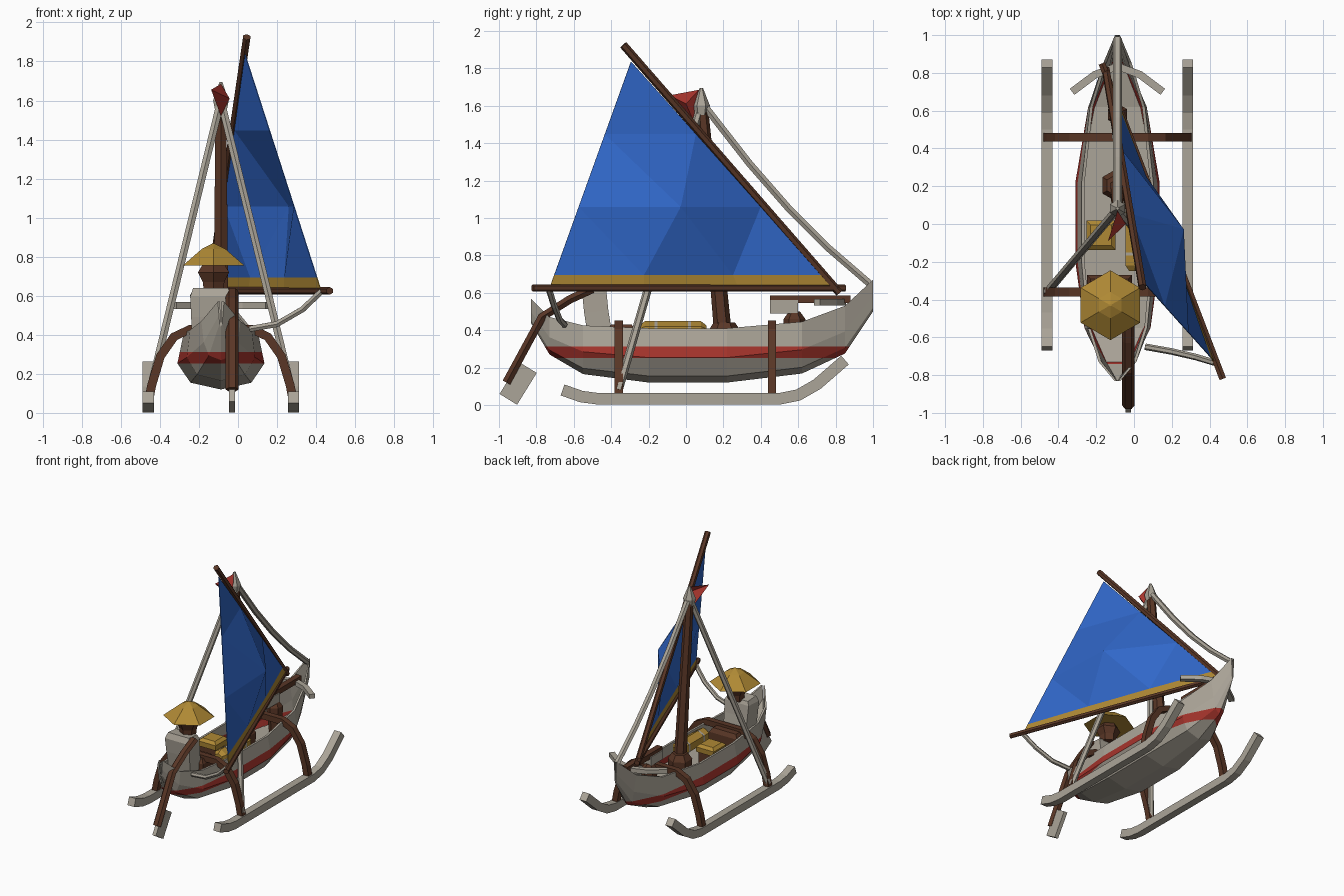
import bpy, bmesh, math
from mathutils import Vector

cube = bpy.data.objects.get("Cube")
if cube:
    bpy.data.objects.remove(cube)


def material(name, rgb):
    m = bpy.data.materials.new(name)
    m.use_nodes = True
    m.diffuse_color = (*rgb, 1)
    m.node_tree.nodes["Principled BSDF"].inputs["Base Color"].default_value = (*rgb, 1)
    return m


PALE = material("weathered_wood", (.41, .375, .315))
BROWN = material("dark_wood", (.1, .037, .019))
BLUE = material("blue_cloth", (.03, .135, .58))
RED = material("red_paint", (.38, .034, .025))
GOLD = material("straw_gold", (.43, .25, .035))
C = -0.0875   # hull centre line in x
X, Y, Z = Vector((1, 0, 0)), Vector((0, 1, 0)), Vector((0, 0, 1))


def finish(name, bm, mats):
    mesh = bpy.data.meshes.new(name)
    bm.to_mesh(mesh)
    bm.free()
    for m in mats:
        mesh.materials.append(m)
    obj = bpy.data.objects.new(name, mesh)
    bpy.context.collection.objects.link(obj)
    return obj


def loft(bm, rings):
    """Join closed rings of vertices and cap both ends."""
    rings = [[bm.verts.new(p) for p in ring] for ring in rings]
    n = len(rings[0])
    for a, b in zip(rings, rings[1:]):
        for i in range(n):
            j = (i + 1) % n
            bm.faces.new((a[i], a[j], b[j], b[i]))
    bm.faces.new(rings[0])
    bm.faces.new(rings[-1])
    bmesh.ops.recalc_face_normals(bm, faces=bm.faces)


def sweep(name, pts, size, mat, sides=4, up=Y):
    """Polygonal bar along a path; size is (across, along up), or one per point."""
    pts = [Vector(p) for p in pts]
    sizes = size if isinstance(size, list) else [size] * len(pts)
    rings = []
    for i, (p, s) in enumerate(zip(pts, sizes)):
        t = (pts[min(i + 1, len(pts) - 1)] - pts[max(i - 1, 0)]).normalized()
        side = t.cross(up).normalized()
        top = side.cross(t)
        k = .5 / math.cos(math.pi / sides)
        ang = [math.pi * (2 * j + 1) / sides for j in range(sides)]
        rings.append([p + side * s[0] * k * math.cos(a) + top * s[1] * k * math.sin(a) for a in ang])
    bm = bmesh.new()
    loft(bm, rings)
    return finish(name, bm, [mat])


def turned(name, x, y, profile, mat, sides=6):
    """Upright stack of (height, width, depth) sections."""
    return sweep(name, [(x, y, z) for z, _, _ in profile], [(w, d) for _, w, d in profile], mat, sides)


# Hull shell: stations of y, belly half width, rim half width, rim height, keel height
stations = [(-.83, .01, .016, .57, .44), (-.73, .088, .1, .47, .27), (-.55, .175, .158, .425, .165),
            (-.2, .223, .19, .41, .12), (.22, .223, .19, .41, .12), (.62, .155, .146, .445, .168),
            (.85, .056, .076, .53, .275), (1, .008, .013, .67, .5)]
FLOOR = .247
rings = []
for y, w, r, rim, keel in stations:
    belly = keel + (rim - keel) * .46
    low = max(FLOOR, keel + .025)
    half = [(w * .7, keel + (rim - keel) * .12), (w, belly), (r, rim), (max(r - .016, .004), rim),
            (max(w - .018, .003), max(belly, low + .004)), (max(w * .9 - .02, .002), low)]
    ring = [(C, y, keel)] + [(C + a, y, z) for a, z in half]
    rings.append(ring + [(C - a, y, z) for a, z in reversed(half)])
bm = bmesh.new()
loft(bm, rings)
for level in (.252, .312):
    bmesh.ops.bisect_plane(bm, geom=bm.verts[:] + bm.edges[:] + bm.faces[:],
                           plane_co=(0, 0, level), plane_no=Z)
for f in bm.faces:
    f.material_index = int(.252 < f.calc_center_median().z < .312 and abs(f.normal.z) < .9)
finish("hull", bm, [PALE, RED])

# Outrigger floats, shrouds and arched cross beams
for name, s in (("left", 1), ("right", -1)):
    x = C + s * .372
    sweep(name + "_float", [(x, y, z) for y, z in
          ((-.66, .08), (-.56, .045), (-.47, .033), (.5, .033), (.6, .053), (.7, .11), (.85, .24))],
          (.062, .058), PALE, up=X)
    sweep(name + "_shroud", [(C, .08, 1.6), (x, -.36, .08)], (.038, .038), PALE, 6)
for name, y in (("front", -.36), ("rear", .46)):
    half = [(.37, .06), (.355, .14), (.31, .29), (.24, .39), (.16, .428)]
    path = [(C + a, y, z) for a, z in half] + [(C - a, y, z) for a, z in reversed(half)]
    sweep(name + "_cross_beam", path, (.045, .045), BROWN)

# Mast, collar, cap and forestay
sweep("mast", [(C, .21, FLOOR), (C, .085, 1.6)], [(.08, .085), (.055, .055)], BROWN, 6)
turned("mast_collar", C - .005, .205, [(FLOOR, .14, .14), (.395, .15, .15), (.44, .1, .1)], BROWN)
turned("mast_cap", C, .082, [(1.55, .06, .06), (1.6, .08, .08), (1.695, .015, .015)], PALE)
sweep("forestay", [(C, .09, 1.61), (C, .34, 1.29), (C, .55, 1.05), (C, .76, .84), (C, .98, .65)],
      (.038, .042), PALE, 6, X)

# Folded pennant
bm = bmesh.new()
top, low, fold, tip = [bm.verts.new(p) for p in
                       ((C, .07, 1.685), (C, .04, 1.52), (C + .045, .0, 1.61), (C - .05, -.09, 1.655))]
bm.faces.new((top, fold, low))
bm.faces.new((top, tip, fold))
bm.faces.new((fold, tip, low))
finish("pennant", bm, [RED])

# Yard and boom
sweep("yard", [(.045, -.335, 1.925), (-.15, .82, .6)], (.038, .038), BROWN, 6)
sweep("boom", [(-.17, .85, .625), (.47, -.82, .625)], (.036, .034), BROWN, 6, Z)

# Triangular sail divided in thirds, bellied at its centre, with a gold foot band
head, tack, clew = Vector((.035, -.295, 1.835)), Vector((-.13, .77, .64)), Vector((.42, -.725, .64))
bm = bmesh.new()


def sail_row(t, parts, belly=0):
    a, b = tack.lerp(head, t), clew.lerp(head, t)
    row = [a.lerp(b, i / parts) for i in range(parts + 1)]
    for p in row[1:-1]:
        p += Vector((.93, .36, 0)) * belly
    return [bm.verts.new(p) for p in row]


foot, band, middle, upper = sail_row(0, 3), sail_row(.045, 3, .01), sail_row(.35, 2, .165), sail_row(.675, 1)
for i in range(3):
    bm.faces.new((foot[i], foot[i + 1], band[i + 1], band[i])).material_index = 1
peak = [bm.verts.new(head)]
for lo, hi in ((band, middle), (middle, upper), (upper, peak)):
    for i in range(len(hi)):
        bm.faces.new((lo[i], lo[i + 1], hi[i]))
    for i in range(len(hi) - 1):
        bm.faces.new((lo[i + 1], hi[i + 1], hi[i]))
sail = finish("sail", bm, [BLUE, GOLD])
sail.modifiers.new("cloth", "SOLIDIFY").thickness = .004

# Sheet rope from the boom end
sweep("sheet_rope", [(.06, -.65, .43), (.2, -.675, .455), (.33, -.705, .53), (.43, -.735, .625)],
      (.03, .03), PALE, 6)

# Steering oar
sweep("steering_oar", [(-.03, -.5, .62), (-.03, -.62, .565), (-.03, -.77, .47), (-.03, -.96, .12)],
      (.045, .058), BROWN, 6, X)
sweep("oar_blade", [(-.03, -.95, .03), (-.03, -.845, .2)], (.11, .03), PALE, up=X)

# Seated helmsman with a broad straw hat
hx = -.13
sweep("helmsman_body", [(hx - .01, -.44, FLOOR), (hx - .01, -.48, .5), (hx - .01, -.49, .6), (hx - .01, -.487, .635)],
      [(.18, .13), (.2, .13), (.21, .13), (.18, .1)], PALE)
turned("helmsman_head", hx + .005, -.44, [(.62, .1, .1), (.67, .11, .11), (.72, .16, .15), (.77, .1, .1)], BROWN)
turned("straw_hat", hx + .005, -.43, [(.755, .315, .32), (.84, .12, .12), (.868, .01, .01)], GOLD)

# Cargo
turned("chest", hx, -.345, [(FLOOR, .24, .15), (.4, .24, .15), (.43, .2, .11)], BROWN, 4)
turned("crate", -.175, -.06, [(FLOOR, .13, .13), (.385, .13, .13)], BROWN, 4)
turned("crate_lid", -.175, -.06, [(.375, .15, .15), (.415, .155, .155), (.435, .11, .11)], GOLD, 4)
sweep("bale", [(.005, y, .39) for y in (-.25, -.22, .08, .11)],
      [(.06, .06), (.1, .1), (.1, .1), (.06, .06)], GOLD, 6, Z)
for y in (-.16, .02):
    sweep("bale_strap", [(.005, y - .008, .39), (.005, y + .008, .39)], (.104, .104), PALE, 6, Z)

# Bow-mounted crossbow
turned("crossbow_stand", C, .58, [(FLOOR, .07, .07), (.42, .1, .1), (.46, .1, .1), (.5, .05, .05)], BROWN)
turned("crossbow_stock", C, .525, [(.49, .06, .15), (.56, .06, .15)], PALE, 4)
sweep("crossbow_rail", [(C, .45, .565), (C, .88, .565)], (.045, .042), BROWN, up=Z)
sweep("crossbow_limbs", [(C + x, y, .55) for x, y in
      ((-.24, .7), (-.12, .79), (0, .835), (.12, .79), (.24, .7))], (.04, .034), PALE, up=Z)
